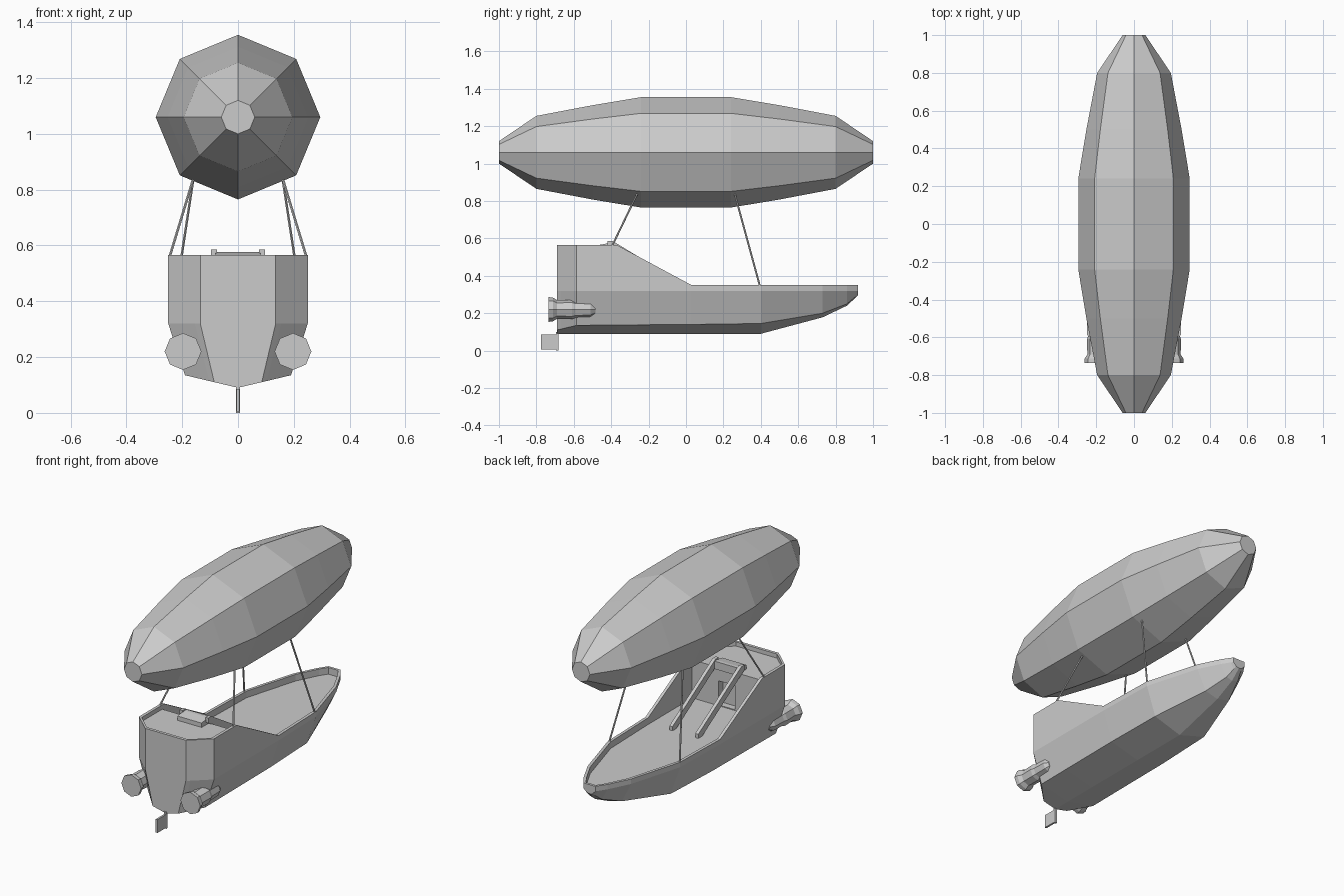
import bpy, bmesh
from math import cos, sin, pi
from mathutils import Vector

if "Cube" in bpy.data.objects:
    bpy.data.objects.remove(bpy.data.objects["Cube"])


def loft(name, rings):
    """Skin a list of closed point rings and cap both ends."""
    bm = bmesh.new()
    vs = [[bm.verts.new(p) for p in ring] for ring in rings]
    n = len(rings[0])
    for a, b in zip(vs, vs[1:]):
        for i in range(n):
            j = (i + 1) % n
            bm.faces.new((a[i], a[j], b[j], b[i]))
    bm.faces.new(vs[0])
    bm.faces.new(vs[-1])
    bmesh.ops.remove_doubles(bm, verts=bm.verts, dist=1e-5)
    bmesh.ops.recalc_face_normals(bm, faces=bm.faces)
    me = bpy.data.meshes.new(name)
    bm.to_mesh(me)
    bm.free()
    ob = bpy.data.objects.new(name, me)
    bpy.context.collection.objects.link(ob)
    return ob


def turned(name, profile, x, z, sides=8):
    """Low-poly body of revolution along y from (y, radius) pairs."""
    return loft(name, [[(x + r * cos(2 * pi * i / sides), y, z + r * sin(2 * pi * i / sides))
                        for i in range(sides)] for y, r in profile])


def prism(name, yz, x0, x1):
    """Side profile extruded across x."""
    return loft(name, [[(x, y, z) for y, z in yz] for x in (x0, x1)])


def rod(name, a, b, r):
    a, b = Vector(a), Vector(b)
    q = (b - a).to_track_quat('Z', 'Y')
    return loft(name, [[p + q @ Vector((r * cos(k * pi / 3), r * sin(k * pi / 3), 0))
                        for k in range(6)] for p in (a, b)])


# Balloon
half = [(0.24, 0.295), (0.5, 0.252), (0.8, 0.195), (1.0, 0.06)]
turned("balloon", [(-y, r) for y, r in reversed(half)] + half, 0, 1.06)

# Hull stations: y, keel z, chine x, chine z, waist x, rim z
stations = [
    (-0.69, 0.09, 0.085, 0.11, 0.135, 0.565),
    (-0.585, 0.09, 0.19, 0.135, 0.25, 0.565),
    (-0.37, 0.09, 0.19, 0.137, 0.25, 0.565),
    (0.03, 0.09, 0.19, 0.14, 0.25, 0.35),
    (0.40, 0.09, 0.18, 0.145, 0.24, 0.35),
    (0.73, 0.178, 0.085, 0.20, 0.145, 0.35),
    (0.86, 0.24, 0.04, 0.25, 0.08, 0.35),
    (0.92, 0.295, 0.02, 0.30, 0.04, 0.35),
]


def station(y):
    for a, b in zip(stations, stations[1:]):
        if y <= b[0]:
            t = (y - a[0]) / (b[0] - a[0])
            return [p + (q - p) * t for p, q in zip(a, b)]


def hull_ring(y, deck):
    _, kz, cx, cz, wx, rim = station(y)
    ix = wx - 0.018
    dz = rim if deck is None else deck
    side = [(cx, cz), (wx, 0.32), (wx, rim), (ix, rim), (ix, dz)]
    pts = [(0, kz)] + side + [(-x, z) for x, z in reversed(side)]
    return [(x, y, z) for x, z in pts]


# Hull with bulwark, raised stern deck and lower main deck
HI, LO = 0.54, 0.31
steps = [(-0.69, None), (-0.672, None), (-0.672, HI), (-0.585, HI), (-0.39, HI),
         (-0.39, LO), (-0.37, LO), (0.03, LO), (0.40, LO), (0.73, LO), (0.86, LO),
         (0.905, LO), (0.905, None), (0.92, None)]
hull = loft("hull", [hull_ring(y, d) for y, d in steps])

# Doorway recess in the cabin wall
cutter = prism("doorway_cutter", [(-0.43, 0.315), (-0.36, 0.315), (-0.36, 0.46), (-0.43, 0.46)],
               -0.055, 0.055)
cutter.hide_render = True
cutter.hide_viewport = True
mod = hull.modifiers.new("doorway", 'BOOLEAN')
mod.operation = 'DIFFERENCE'
mod.solver = 'EXACT'
mod.object = cutter

# Hatch above the doorway
prism("hatch", [(-0.46, 0.53), (-0.46, 0.566), (-0.40, 0.577), (-0.38, 0.577), (-0.38, 0.53)],
      -0.08, 0.08)

# Rudder and its post
prism("rudder", [(-0.775, 0.005), (-0.69, 0.005), (-0.69, 0.085), (-0.775, 0.085)], -0.006, 0.006)
prism("rudder_post", [(-0.695, 0.0), (-0.683, 0.0), (-0.683, 0.10), (-0.695, 0.10)], -0.008, 0.008)

engine = [(-0.735, 0.066), (-0.712, 0.064), (-0.69, 0.05), (-0.61, 0.052),
          (-0.59, 0.045), (-0.51, 0.042), (-0.485, 0.025)]
rail = [(-0.42, 0.585), (-0.39, 0.585), (0.02, 0.335), (0.02, 0.305), (-0.01, 0.305), (-0.42, 0.555)]

for s, tag in ((-1, "left"), (1, "right")):
    # Engines, sloping rails and suspension cables
    turned("engine_" + tag, engine, s * 0.197, 0.22)
    prism("rail_" + tag, rail, s * 0.076, s * 0.096)
    rod("stern_cable_" + tag, (s * 0.245, -0.395, 0.56), (s * 0.16, -0.26, 0.84), 0.005)
    rod("bow_cable_" + tag, (s * 0.235, 0.395, 0.345), (s * 0.16, 0.26, 0.84), 0.005)
